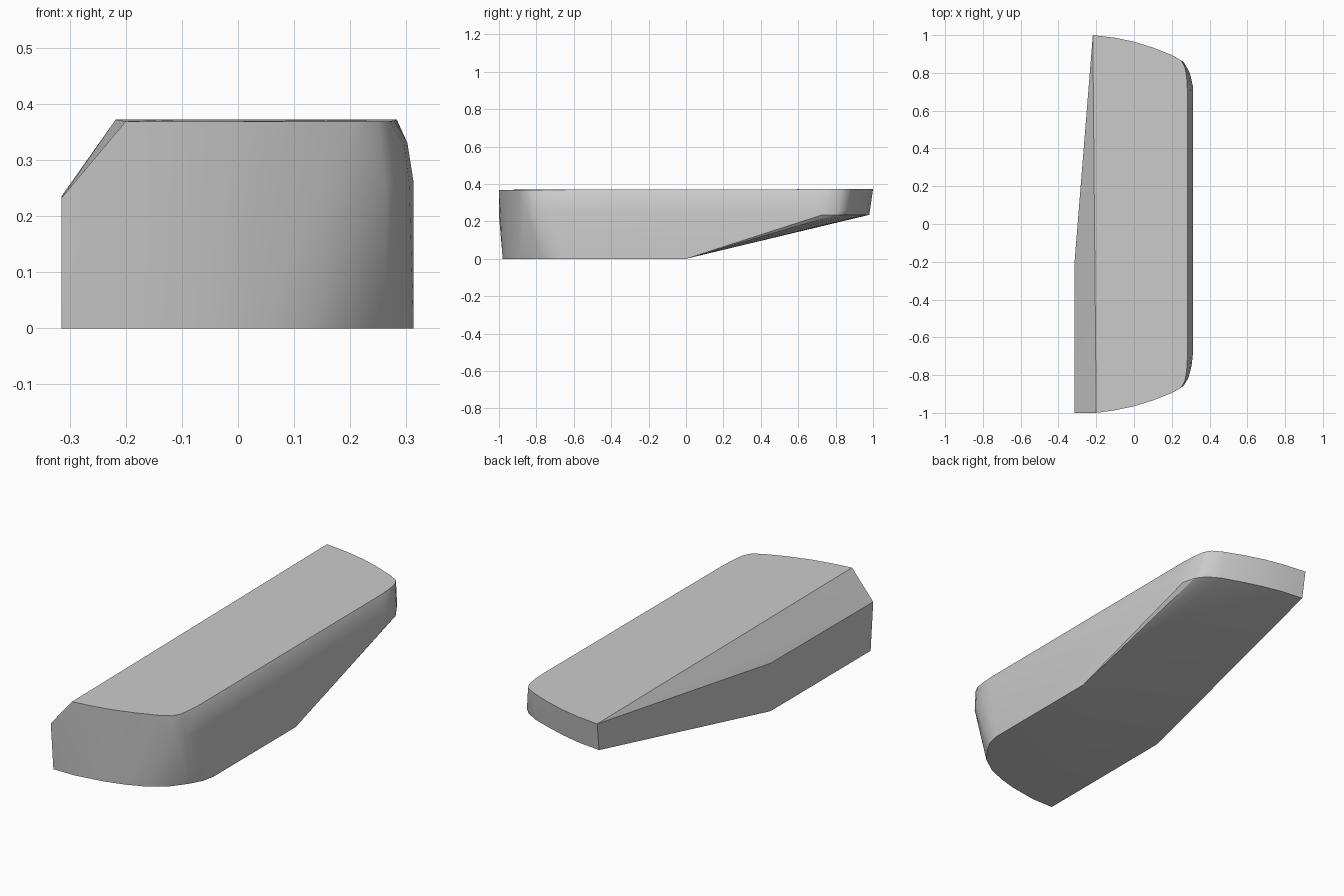
import bpy, bmesh, math

if "Cube" in bpy.data.objects:
    bpy.data.objects.remove(bpy.data.objects["Cube"], do_unlink=True)

grey = bpy.data.materials.new("plain grey")
grey.use_nodes = True
colour = (0.6, 0.6, 0.6, 1)
grey.diffuse_color = colour
grey.node_tree.nodes["Principled BSDF"].inputs["Base Color"].default_value = colour

# Bowed end outlines (x, y), from the straight right side to the rounded left corner
top_end = [(-0.2, 1), (-0.1, 0.986), (0, 0.965), (0.1, 0.934), (0.2, 0.895),
           (0.25, 0.866), (0.27, 0.83), (0.279, 0.77), (0.283, 0.7)]
shoulder_end = [(0.262, 0.858), (0.288, 0.815), (0.305, 0.75), (0.313, 0.68)]
ramp_end = [(-0.215, 0.98), (-0.1, 0.967), (0, 0.945), (0.1, 0.915), (0.2, 0.88),
            (0.26, 0.845), (0.295, 0.8), (0.312, 0.73)]
base_end = [(-0.315, 0.98), (-0.2, 0.98), (-0.056, 0.957), (0.04, 0.93), (0.127, 0.894),
            (0.21, 0.835), (0.267, 0.76), (0.3, 0.7), (0.313, 0.64)]


def ring(outline, side, z):
    """Place an outline at one end (side -1 front, 1 back) at height z."""
    return [(x, side * y, z) for x, y in outline]


points = ring(top_end, -1, 0.369) + ring(top_end[1:], 1, 0.372)
points += ring(base_end, -1, 0) + ring(ramp_end, 1, 0.235)
for side in (-1, 1):
    points += ring(shoulder_end, side, 0.26)
    # Rounded rim on the left side
    points += [(0.302, side * 0.7, 0.33), (0.296, side * 0.76, 0.33)]
# Chamfer ridge on the right side, ramp start, and back right corner
points += [(-0.315, -1, 0.232), (-0.315, -0.205, 0.235), (-0.315, -0.205, 0),
           (0.313, 0, 0), (-0.218, 1, 0.372)]

# Solid body wrapped over the outlines
bm = bmesh.new()
for p in points:
    bm.verts.new(p)
result = bmesh.ops.convex_hull(bm, input=bm.verts)
unused = {v for v in result["geom_interior"] + result["geom_unused"]
          if isinstance(v, bmesh.types.BMVert)}
bmesh.ops.delete(bm, geom=list(unused), context="VERTS")
bmesh.ops.dissolve_limit(bm, angle_limit=math.radians(0.6), verts=bm.verts, edges=bm.edges)
bmesh.ops.recalc_face_normals(bm, faces=bm.faces)

mesh = bpy.data.meshes.new("wedge_block")
bm.to_mesh(mesh)
bm.free()
mesh.materials.append(grey)
block = bpy.data.objects.new("wedge_block", mesh)
bpy.context.collection.objects.link(block)
bpy.context.view_layer.objects.active = block
block.select_set(True)
bpy.ops.object.shade_smooth_by_angle(angle=math.radians(30))
